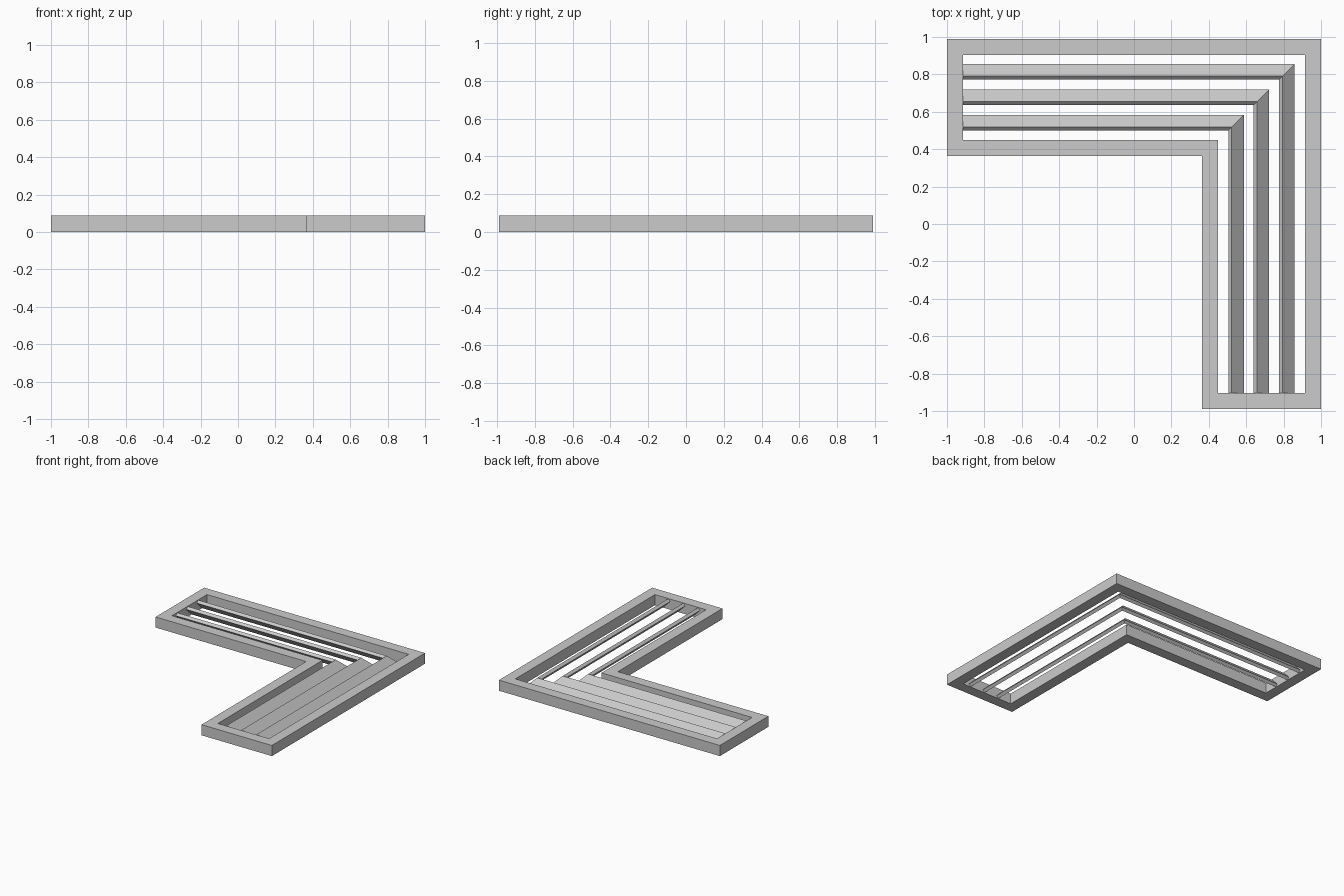
import bpy, bmesh

if "Cube" in bpy.data.objects:
    bpy.data.objects.remove(bpy.data.objects["Cube"])

H = 0.087       # frame height
T = 0.087       # frame bar width


def finish(name, bm):
    bmesh.ops.recalc_face_normals(bm, faces=bm.faces)
    mesh = bpy.data.meshes.new(name)
    bm.to_mesh(mesh)
    bm.free()
    ob = bpy.data.objects.new(name, mesh)
    bpy.context.collection.objects.link(ob)


def l_outline(inset):
    # L shaped outline, shrunk evenly by inset
    a, b, c = 1 - inset, 0.99 - inset, 0.363 + inset
    return [(-a, b), (-a, c), (c, c), (c, -b), (a, -b), (a, b)]


# Outer frame: L shaped ring of rectangular bars
bm = bmesh.new()
rings = [[bm.verts.new((x, y, z)) for x, y in l_outline(i)]
         for i, z in ((0, 0), (0, H), (T, H), (T, 0))]
for k in range(4):
    r, s = rings[k], rings[(k + 1) % 4]
    for i in range(6):
        j = (i + 1) % 6
        bm.faces.new((r[i], r[j], s[j], s[i]))
finish("frame", bm)

# Tilted louvre section: (distance inward from outer edge, height)
SECTION = [(0, 0.020), (0.065, 0.085), (0.083, 0.067), (0.018, 0.002)]

# Three mitred louvre slats following the L
for n in range(3):
    edge = 0.858 - 0.1355 * n
    bm = bmesh.new()
    loops = []
    for station in ("left", "corner", "front"):
        loop = []
        for d, z in SECTION:
            e = edge - d
            x = -1 + T if station == "left" else e
            y = -0.99 + T if station == "front" else e - 0.003
            loop.append(bm.verts.new((x, y, z)))
        loops.append(loop)
    for r, s in zip(loops, loops[1:]):
        for i in range(4):
            j = (i + 1) % 4
            bm.faces.new((r[i], r[j], s[j], s[i]))
    bm.faces.new(loops[0])
    bm.faces.new(loops[-1])
    finish(f"louvre_slat_{n + 1}", bm)
